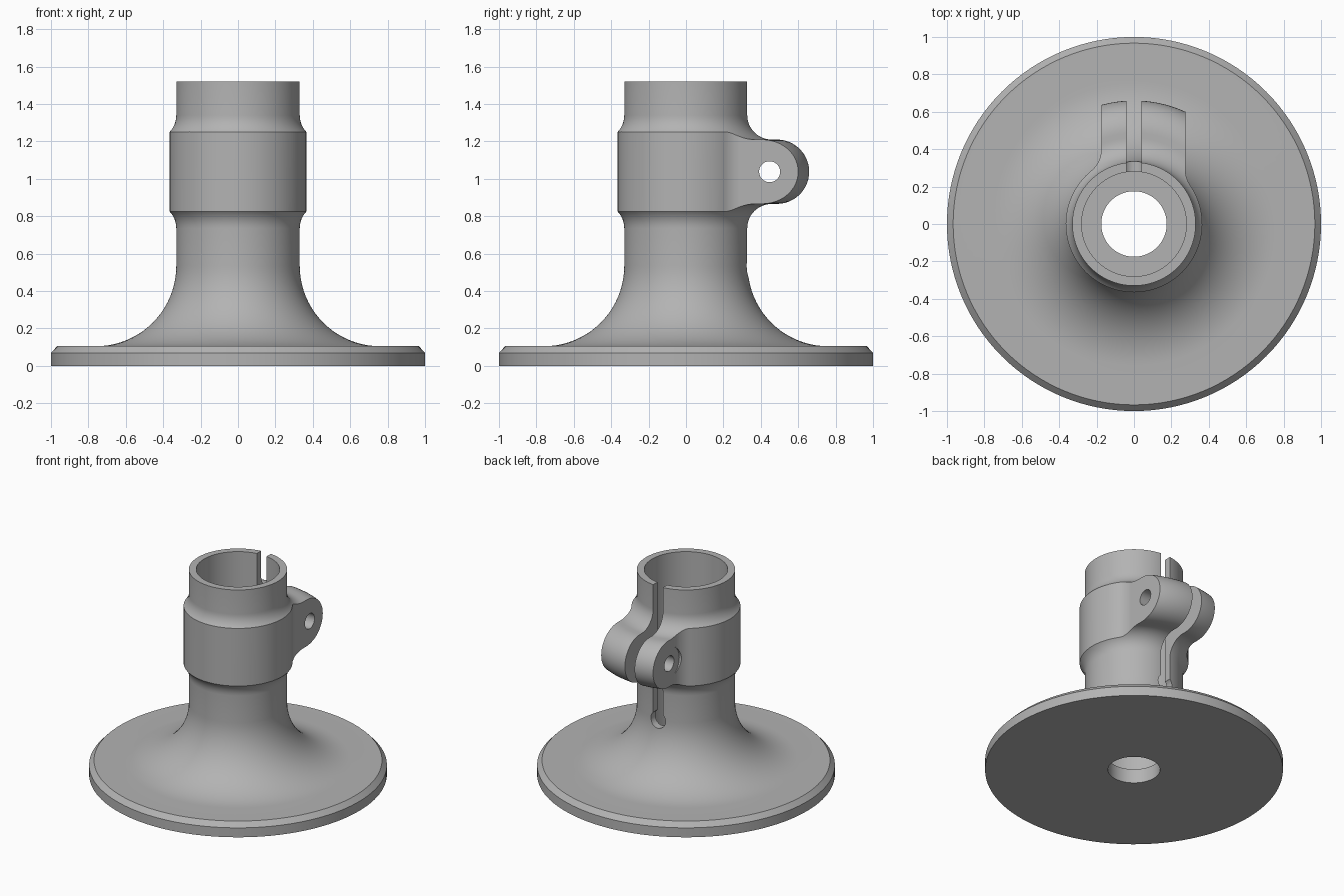
import bpy, bmesh, math
from mathutils import Matrix, Vector

cube = bpy.data.objects.get("Cube")
if cube:
    bpy.data.objects.remove(cube, do_unlink=True)

SEGMENTS = 128
COLLAR_R = 0.365
LUG_Z = 1.038

grey = bpy.data.materials.new("plain grey")
grey.use_nodes = True
colour = (0.45, 0.45, 0.45, 1)
grey.diffuse_color = colour
grey.node_tree.nodes["Principled BSDF"].inputs["Base Color"].default_value = colour


def arc(cx, cy, r, start, end, steps):
    """Points along a circular arc, angles in degrees."""
    angles = [math.radians(start + (end - start) * i / steps) for i in range(steps + 1)]
    return [(cx + r * math.cos(a), cy + r * math.sin(a)) for a in angles]


def make_object(name, bm):
    bmesh.ops.recalc_face_normals(bm, faces=bm.faces)
    mesh = bpy.data.meshes.new(name)
    bm.to_mesh(mesh)
    bm.free()
    mesh.materials.append(grey)
    obj = bpy.data.objects.new(name, mesh)
    bpy.context.collection.objects.link(obj)
    return obj


def revolve(name, profile):
    """Closed (radius, z) outline turned around the z axis."""
    bm = bmesh.new()
    rings = []
    for i in range(SEGMENTS):
        a = math.tau * i / SEGMENTS
        rings.append([bm.verts.new((r * math.cos(a), r * math.sin(a), z)) for r, z in profile])
    for i, ring in enumerate(rings):
        following = rings[(i + 1) % SEGMENTS]
        for j in range(len(profile)):
            k = (j + 1) % len(profile)
            bm.faces.new((ring[j], following[j], following[k], ring[k]))
    return make_object(name, bm)


def prism(name, outline, low, high):
    """Plan outline extruded between two heights."""
    bm = bmesh.new()
    base = bm.faces.new([bm.verts.new((x, y, low)) for x, y in outline])
    moved = bmesh.ops.extrude_face_region(bm, geom=[base])["geom"]
    verts = [v for v in moved if isinstance(v, bmesh.types.BMVert)]
    bmesh.ops.translate(bm, verts=verts, vec=(0, 0, high - low))
    return make_object(name, bm)


def rod(name, start, end, radius):
    start, end = Vector(start), Vector(end)
    axis = end - start
    turn = axis.to_track_quat('Z', 'Y').to_matrix().to_4x4()
    bm = bmesh.new()
    bmesh.ops.create_cone(bm, cap_ends=True, segments=48, radius1=radius, radius2=radius,
                          depth=axis.length,
                          matrix=Matrix.Translation((start + end) / 2) @ turn)
    return make_object(name, bm)


def cut(target, cutter):
    cutter.hide_render = True
    mod = target.modifiers.new("cut", 'BOOLEAN')
    mod.operation = 'DIFFERENCE'
    mod.solver = 'EXACT'
    mod.object = cutter
    bpy.ops.object.select_all(action='DESELECT')
    bpy.context.view_layer.objects.active = target
    target.select_set(True)
    bpy.ops.object.modifier_apply(modifier=mod.name)
    bpy.data.objects.remove(cutter, do_unlink=True)


# Flanged base, flared tube, rounded clamp ring and stepped bore in one turned outline
profile = [(0.175, 0), (1, 0), (1, 0.07), (0.967, 0.105)]
profile += arc(0.76, 0.535, 0.43, 270, 180, 20)
profile += arc(0.46, LUG_Z - 0.302, 0.13, 180, 90, 12)
profile += arc(0.488, LUG_Z, 0.172, -90, 90, 24)
profile += arc(0.46, LUG_Z + 0.302, 0.13, 270, 180, 12)
profile += [(0.33, 1.52), (0.28, 1.52), (0.28, 0.105), (0.175, 0.105)]
holder = revolve("clamp_base", profile)


# Trim the ring to a round collar with two lugs at the back
def fillet(side_x, r):
    """Centre and collar angle of the round between a lug side and the collar."""
    cx = side_x + math.copysign(r, side_x)
    cy = math.sqrt((COLLAR_R + r) ** 2 - cx ** 2)
    return cx, cy, math.degrees(math.atan2(cy, cx))


R = 0.15
rx, ry, ra = fillet(0.275, R)
lx, ly, la = fillet(-0.175, R)
outline = [(0.275, 0.9)]
outline += arc(rx, ry, R, 180, 180 + ra, 8)
outline += arc(0, 0, COLLAR_R, ra, la - 360, 90)[1:-1]
outline += arc(lx, ly, R, la - 180, 0, 10)
outline += [(-0.175, 0.9), (-0.9, 0.9), (-0.9, -0.9), (0.9, -0.9), (0.9, 0.9)]
cut(holder, prism("collar_cutter", outline, 0.6, 1.45))

# Bolt hole and the flat seat for the bolt head
cut(holder, rod("bolt_hole_cutter", (-0.6, 0.447, LUG_Z), (0.6, 0.447, LUG_Z), 0.056))
cut(holder, rod("seat_cutter", (-0.6, 0.447, LUG_Z), (-0.1751, 0.447, LUG_Z), 0.118))

# Clamping slot ending in a round relief hole
slot = [(-0.04, 0.1), (0.04, 0.1), (0.04, 0.8), (-0.04, 0.8)]
cut(holder, prism("slot_cutter", slot, 0.53, 1.7))
cut(holder, rod("relief_cutter", (0, 0.1, 0.53), (0, 0.8, 0.53), 0.06))

# Smooth turned surfaces, crisp edges
bpy.ops.object.select_all(action='DESELECT')
bpy.context.view_layer.objects.active = holder
holder.select_set(True)
bpy.ops.object.shade_smooth_by_angle(angle=math.radians(25))
